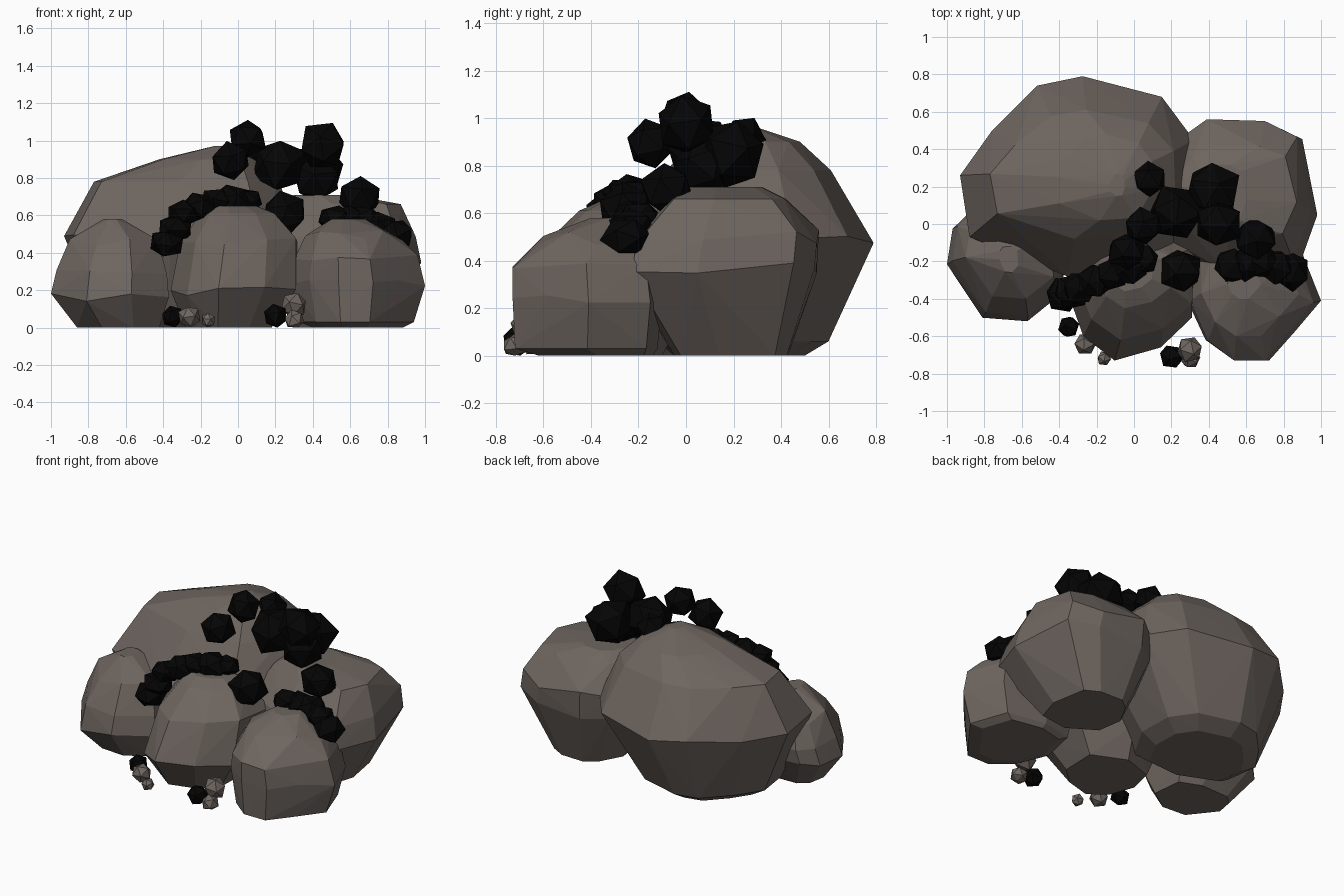
import bpy, bmesh, random
from mathutils import Vector, Euler

cube = bpy.data.objects.get("Cube")
if cube:
    bpy.data.objects.remove(cube, do_unlink=True)
rng = random.Random(7)


def material(name, color):
    mat = bpy.data.materials.new(name)
    mat.use_nodes = True
    mat.diffuse_color = color
    bsdf = mat.node_tree.nodes["Principled BSDF"]
    bsdf.inputs["Base Color"].default_value = color
    bsdf.inputs["Roughness"].default_value = 0.9
    return mat


stone = material("warm grey stone", (0.155, 0.13, 0.115, 1))
coal = material("black coal", (0.0014, 0.0014, 0.0014, 1))


def finish(name, bm, mat):
    bmesh.ops.recalc_face_normals(bm, faces=bm.faces)
    mesh = bpy.data.meshes.new(name)
    bm.to_mesh(mesh)
    bm.free()
    mesh.materials.append(mat)
    obj = bpy.data.objects.new(name, mesh)
    bpy.context.collection.objects.link(obj)


def fit(values, low, high):
    a, b = min(values), max(values)
    return [low + (high - low) * (v - a) / (b - a) for v in values]


def boulder(name, outline, sections):
    """Faceted stone: hull of a plan outline scaled to level sections (height, x range, y range)."""
    bm = bmesh.new()
    for z, x0, x1, y0, y1 in sections:
        xs = fit([p[0] for p in outline], x0, x1)
        ys = fit([p[1] for p in outline], y0, y1)
        for x, y in zip(xs, ys):
            bm.verts.new((x, y, z + (rng.uniform(-0.03, 0.03) if 0.1 < z < 0.55 else 0)))
    hull = bmesh.ops.convex_hull(bm, input=bm.verts[:])
    inside = {g for g in hull["geom_interior"] if isinstance(g, bmesh.types.BMVert)}
    bmesh.ops.delete(bm, geom=list(inside), context="VERTS")
    finish(name, bm, stone)


def lump(name, x, y, z, size, mat, squash=1.0):
    """Small angular piece resting on or above the ground."""
    bm = bmesh.new()
    bmesh.ops.create_icosphere(bm, subdivisions=1, radius=size)
    turn = Euler([rng.uniform(0, 6) for _ in range(3)]).to_matrix()
    for v in bm.verts:
        v.co = turn @ v.co * rng.uniform(0.95, 1.08)
        v.co.z = max(v.co.z * squash + z, 0)
        v.co.x += x
        v.co.y += y
    finish(name, bm, mat)


def crust(name, path, count, size):
    """Overlapping flattened coal lumps along a path."""
    pts = [Vector(p) for p in path]
    for i in range(count):
        t = i / (count - 1) * (len(pts) - 1)
        k = min(int(t), len(pts) - 2)
        p = pts[k].lerp(pts[k + 1], t - k)
        lump(f"{name}_{i + 1}", *p, size * rng.uniform(0.85, 1.1), coal, 0.8)


# Five large stones
boulder("back_right_boulder",
        [(-0.92, 0.26), (-0.75, 0.5), (-0.51, 0.74), (-0.27, 0.79), (0.15, 0.68),
         (0.32, 0.45), (0.33, 0.1), (0.12, -0.25), (-0.35, -0.28), (-0.87, -0.07)],
        [(0, -0.65, -0.05, -0.05, 0.5), (0.06, -0.75, 0.05, -0.12, 0.6),
         (0.5, -0.93, 0.33, -0.28, 0.79), (0.78, -0.77, 0.22, -0.08, 0.61),
         (0.9, -0.42, 0.1, 0.02, 0.48), (0.97, -0.13, -0.05, 0.15, 0.27)])
boulder("back_left_boulder",
        [(0.25, 0.45), (0.4, 0.56), (0.72, 0.55), (0.9, 0.46), (0.98, 0.04),
         (0.88, -0.25), (0.5, -0.3), (0.15, -0.1), (0.1, 0.2)],
        [(0, 0.3, 0.75, -0.05, 0.43), (0.37, 0.1, 0.98, -0.28, 0.55),
         (0.5, 0.1, 0.95, -0.25, 0.56), (0.66, 0.2, 0.87, -0.08, 0.42),
         (0.71, 0.3, 0.6, 0, 0.32)])
boulder("front_left_boulder",
        [(0.3, -0.4), (0.4, -0.62), (0.55, -0.73), (0.73, -0.73), (0.86, -0.58),
         (1, -0.41), (0.9, -0.15), (0.6, -0.1), (0.36, -0.15)],
        [(0, 0.4, 0.88, -0.62, -0.14), (0.03, 0.33, 0.94, -0.72, -0.12),
         (0.25, 0.28, 1, -0.73, -0.1), (0.37, 0.3, 0.96, -0.73, -0.12),
         (0.49, 0.36, 0.88, -0.6, -0.16), (0.58, 0.5, 0.68, -0.4, -0.25)])
boulder("front_middle_boulder",
        [(-0.36, -0.35), (-0.27, -0.6), (-0.1, -0.73), (0.15, -0.66),
         (0.32, -0.5), (0.33, -0.15), (0, 0), (-0.3, -0.1)],
        [(0, -0.28, 0.18, -0.58, -0.1), (0.2, -0.36, 0.32, -0.73, 0),
         (0.45, -0.31, 0.32, -0.62, 0), (0.61, -0.2, 0.2, -0.45, -0.1),
         (0.65, -0.14, 0.1, -0.36, -0.15)])
boulder("front_right_boulder",
        [(-1, -0.2), (-0.97, 0), (-0.88, 0.09), (-0.6, 0.1),
         (-0.4, 0), (-0.37, -0.35), (-0.57, -0.52), (-0.81, -0.5)],
        [(0, -0.86, -0.42, -0.4, -0.05), (0.17, -1, -0.37, -0.52, 0.07),
         (0.31, -0.97, -0.38, -0.49, 0.08), (0.45, -0.9, -0.43, -0.4, 0.03),
         (0.58, -0.72, -0.62, -0.26, -0.12)])

# Coal heap on top
heap = [(0.05, -0.01, 1.01, 0.105), (-0.04, -0.15, 0.89, 0.105),
        (0.08, 0.24, 0.91, 0.1), (0.22, 0.06, 0.87, 0.15),
        (0.45, 0.0, 0.97, 0.13), (0.42, 0.19, 0.85, 0.15),
        (0.42, 0.08, 0.8, 0.13), (0.25, -0.25, 0.61, 0.12),
        (0.65, -0.08, 0.7, 0.115)]
for i, (x, y, z, r) in enumerate(heap):
    lump(f"coal_lump_{i + 1}", x, y, z, r, coal)

# Coal settled in the gaps between stones
crust("right_coal_seam", [(-0.38, -0.38, 0.45), (-0.29, -0.34, 0.61),
                          (-0.12, -0.27, 0.68), (0.05, -0.19, 0.68)], 7, 0.1)
crust("left_coal_seam", [(0.52, -0.22, 0.58), (0.68, -0.2, 0.58),
                         (0.84, -0.25, 0.5)], 5, 0.1)

# Chips at the foot of the pile
lump("coal_chip_right", -0.35, -0.55, 0.06, 0.062, coal)
lump("coal_chip_left", 0.2, -0.71, 0.06, 0.065, coal)
chips = [(-0.26, -0.64, 0.06, 0.06), (-0.16, -0.72, 0.04, 0.04),
         (0.3, -0.67, 0.12, 0.07), (0.3, -0.72, 0.04, 0.055)]
for i, (x, y, z, r) in enumerate(chips):
    lump(f"stone_chip_{i + 1}", x, y, z, r, stone)
